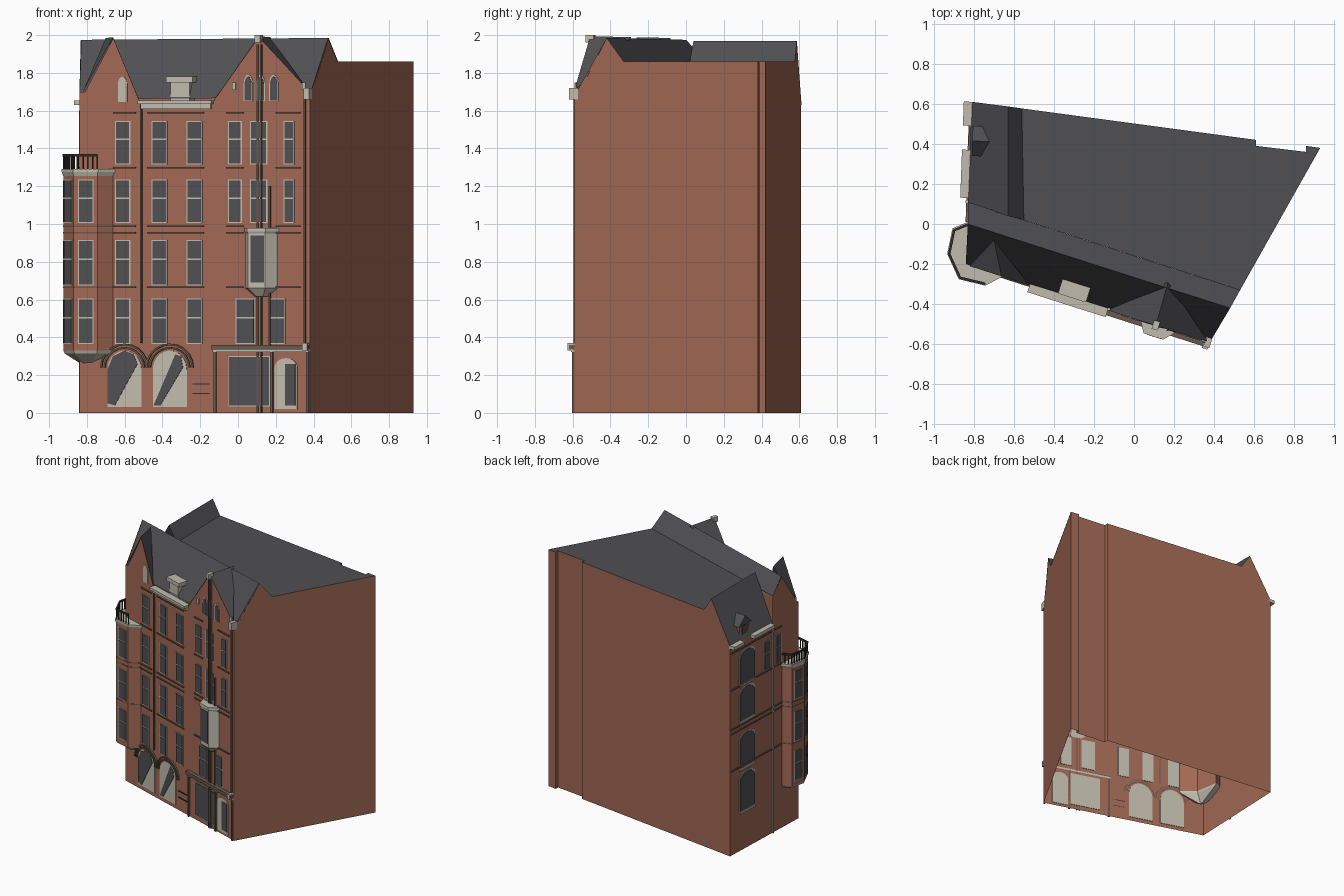
import bpy, bmesh, math
from mathutils import Vector

if "Cube" in bpy.data.objects:
    bpy.data.objects.remove(bpy.data.objects["Cube"])


def material(name, rgb):
    m = bpy.data.materials.new(name)
    m.use_nodes = True
    m.diffuse_color = (*rgb, 1)
    m.node_tree.nodes["Principled BSDF"].inputs["Base Color"].default_value = (*rgb, 1)
    return m


BRICK, SLATE, STONE, TRIM, PIPE = range(5)
MATS = [material("red brick", (0.36, 0.14, 0.09)),
        material("dark slate and glass", (0.08, 0.08, 0.088)),
        material("pale stone", (0.53, 0.50, 0.42)),
        material("dark iron", (0.03, 0.027, 0.025)),
        material("weathered brown", (0.14, 0.10, 0.075))]


def build(name, faces):
    """Make one object from (points, material) polygons."""
    bm = bmesh.new()
    for pts, mat in faces:
        f = bm.faces.new([bm.verts.new(p) for p in pts])
        f.material_index = mat
    bmesh.ops.remove_doubles(bm, verts=bm.verts, dist=0.0002)
    bmesh.ops.recalc_face_normals(bm, faces=bm.faces)
    me = bpy.data.meshes.new(name)
    bm.to_mesh(me)
    bm.free()
    for m in MATS:
        me.materials.append(m)
    ob = bpy.data.objects.new(name, me)
    bpy.context.scene.collection.objects.link(ob)
    return ob


def loft(rings, mat, caps=True):
    out = []
    for a, b in zip(rings, rings[1:]):
        n = len(a)
        out += [([a[i], a[(i + 1) % n], b[(i + 1) % n], b[i]], mat) for i in range(n)]
    return out + ([(rings[0][::-1], mat), (rings[-1], mat)] if caps else [])


class Facade:
    """A vertical plane; s is the world coordinate along the chosen axis."""
    def __init__(self, a, b, axis):
        self.a, self.d, self.axis = Vector(a), Vector(b) - Vector(a), axis
        self.n = Vector((self.d.y, -self.d.x)).normalized()

    def at(self, s, out, z):
        p = self.a + self.d * ((s - self.a[self.axis]) / self.d[self.axis]) + self.n * out
        return (p.x, p.y, z)

    def prism(self, outline, o0, o1, mat):
        return loft([[self.at(s, o, z) for s, z in outline] for o in (o0, o1)], mat)

    def box(self, s0, s1, z0, z1, o0, o1, mat):
        return self.prism([(s0, z0), (s1, z0), (s1, z1), (s0, z1)], o0, o1, mat)

    def window(self, s, w, z0, z1):
        h, t = w / 2, z0 + (z1 - z0) * 0.58
        return (self.box(s - h - .006, s + h + .006, z0 - .006, z1 + .005, -.004, .003, STONE)
                + self.box(s - h, s + h, z0, t - .004, .001, .006, SLATE)
                + self.box(s - h, s + h, t + .004, z1, .001, .006, SLATE))


def arc(s, w, z, h, n=10):
    return [(s + w * math.cos(math.pi * i / n), z + h * math.sin(math.pi * i / n))
            for i in range(n + 1)]


def arch(s, w, z0, z, h):
    return [(s - w, z0), (s + w, z0)] + arc(s, w, z, h)


# Footprint corners and facades
A, B, D, E = (-.84, -.20), (.38, -.59), (.93, .38), (-.81, .61)
front, left = Facade(A, B, 0), Facade(E, A, 1)
right, back = Facade(B, D, 1), Facade((.61, .42), E, 0)
FLOORS = [(.37, .60), (.68, .91), (1.01, 1.23), (1.32, 1.54)]

# Brick walls, open underneath
wall = lambda f, pts: ([f.at(s, 0, z) for s, z in pts], BRICK)
walls = [
    wall(front, [(-.84, 0), (.38, 0), (.38, 1.70), (.11, 1.99), (-.13, 1.65), (-.52, 1.65),
                 (-.66, 1.985), (-.81, 1.70), (-.84, 1.70)]),
    wall(right, [(-.59, 0), (.38, 0), (.38, 1.86), (-.33, 1.86), (-.42, 1.985), (-.59, 1.68)]),
    wall(back, [(.61, 0), (-.81, 0), (-.81, 1.65), (-.63, 1.97), (-.56, 1.86), (.61, 1.86)]),
    wall(left, [(.61, 0), (-.20, 0), (-.20, 1.68), (0, 1.975), (.11, 1.86), (.11, 1.65), (.61, 1.65)])]
groove = [D, (.86, .39), (.86, .36), (.61, .39), (.61, .42)]
walls += [([(*p, 0), (*q, 0), (*q, 1.86), (*p, 1.86)], BRICK) for p, q in zip(groove, groove[1:])]
build("brick_walls", walls)

# Roof: flat centre, two sloped ridges, two cross gables
fb0, fb1 = (-.83, .11, 1.86), (.53, -.33, 1.86)
fr0, fr1 = (-.83, 0, 1.975), (.48, -.42, 1.985)
lr0, lr1 = (-.63, .587, 1.97), (-.63, .04, 1.97)
li0, li1 = (-.56, .577, 1.86), (-.55, .02, 1.86)
roof = [[fb1, (*D, 1.86)] + [(*p, 1.86) for p in groove[1:]] + [li0, li1],
        [fb0, fb1, fr1, fr0],
        [fr0, fr1, (.385, -.58, 1.67), (-.84, -.20, 1.66)],
        [lr0, lr1, (-.83, .11, 1.65), (*E, 1.65)],
        [lr0, lr1, li1, li0]]
for s, z, lo, hi, zl, zr, end in [(-.66, 1.985, -.82, -.52, 1.70, 1.65, (-.70, -.08, 1.985)),
                                  (.11, 1.99, -.13, .375, 1.65, 1.705, (.17, -.29, 1.99))]:
    top = front.at(s, .004, z + .003)
    roof += [[top, end, front.at(lo, .004, zl)], [top, end, front.at(hi, .004, zr)]]
build("slate_roof", [(r, SLATE) for r in roof])

# Front windows
wins = []
for i, (z0, z1) in enumerate(FLOORS):
    cols = [(-.61, .07), (-.415, .07), (-.23, .07)]
    cols += [[(.04, .09), (.21, .07)], [], [(-.015, .06), (.11, .08), (.27, .045)],
             [(-.015, .06), (.11, .08), (.27, .045)]][i]
    for s, w in cols:
        wins += front.window(s, w, z0, z1)
for s in (.055, .12, .19):
    wins += front.prism(arch(s, .024, 1.65, 1.74, .05), -.004, .004, STONE)
    wins += front.prism(arch(s, .019, 1.655, 1.735, .045), .001, .007, SLATE)
wins += front.prism(arch(-.61, .024, 1.645, 1.74, .04), -.004, .005, STONE)
for s in (-.03, .34):
    wins += front.box(s + .0, s + .02, 1.71, 1.75, 0, .008, STONE)
build("front_windows", wins)

# Left windows
wins = []
for z0, z1 in [(.31, .60), (.65, .91), (1.02, 1.27), (1.31, 1.56)]:
    wins += left.prism(arch(.41, .092, z0 - .01, z1 - .04, .05), -.004, .003, STONE)
    wins += left.prism(arch(.41, .084, z0, z1 - .05, .05), .001, .007, SLATE)
    wins += left.box(.32, .50, z0 - .02, z0 - .008, 0, .012, STONE)
for s in (.18, .04):
    wins += left.window(s, .05, 1.31, 1.53)
build("left_windows", wins)

# Arched ground-floor openings with hoods
doors = []
for s in (-.60, -.36):
    doors += front.prism(arch(s, .09, .03, .23, .10), -.004, .004, STONE)
    for r in (.10, .118):
        doors += front.prism(arc(s, r + .009, .24, r + .009) + arc(s, r, .24, r)[::-1], 0, .012, PIPE)
doors += front.prism([(-.69, .05), (-.65, .04), (-.53, .26), (-.55, .31), (-.60, .33), (-.66, .30),
                      (-.69, .23)], .003, .007, SLATE)
doors += front.prism([(-.445, .04), (-.41, .04), (-.29, .24), (-.30, .30), (-.33, .31)], .003, .007, SLATE)
build("arched_doors", doors)

# Shop front
shop = (front.box(-.13, .38, .335, .36, 0, .03, PIPE) + front.box(-.13, .38, .322, .337, 0, .02, STONE)
        + front.box(-.05, .175, .035, .30, -.004, .003, STONE)
        + front.box(-.045, .165, .04, .295, .001, .007, SLATE)
        + front.prism(arch(.255, .06, .02, .24, .05), -.004, .005, STONE)
        + front.box(.25, .305, .04, .26, .003, .008, SLATE))
for s in (-.125, .175, .365):
    shop += front.box(s, s + .012, 0, .325, 0, .015, PIPE)
shop += front.box(.35, .378, .33, .37, 0, .04, STONE)
build("shop_front", shop)

# String courses and pipes
trim = []
for z in (.66, .95, .985, 1.295, 1.585):
    for s0, s1 in [(-.66, -.54), (-.48, -.18), (-.06, .03), (.20, .33)]:
        trim += front.box(s0, s1, z, z + .008, 0, .009, PIPE)
    trim += left.box(.01, .60, z, z + .008, 0, .009, PIPE)
for z in (.10, .15):
    trim += front.box(-.24, -.15, z, z + .006, 0, .006, TRIM)
for s, z0, z1 in [(-.51, .37, 1.65), (.105, 0, 1.95), (.125, 0, 1.95), (.355, .37, 1.66), (.17, .36, 1.2)]:
    trim += front.box(s - .004, s + .004, z0, z1, 0, .012, PIPE)
trim += left.box(.105, .117, 0, 1.6, 0, .012, STONE)
build("courses_and_pipes", trim)

# Cornices, gable copings and finials
stone = front.box(-.52, -.13, 1.635, 1.655, -.01, .04, STONE) + front.box(-.51, -.14, 1.61, 1.635, 0, .02, STONE)
for s0, s1 in [(.13, .37), (.49, .61)]:
    stone += left.box(s0, s1, 1.63, 1.655, -.01, .04, STONE)
stone += front.box(.095, .125, 1.96, 2.0, -.02, .025, STONE)
stone += front.box(.355, .385, 1.66, 1.72, -.02, .03, STONE)
build("cornices", stone)

# Dormers
dormer = (front.box(-.36, -.26, 1.65, 1.75, -.11, -.01, STONE) + front.box(-.38, -.24, 1.75, 1.78, -.13, 0, STONE)
          + left.box(.36, .47, 1.65, 1.75, -.10, -.02, BRICK) + left.box(.385, .445, 1.67, 1.74, -.021, -.014, SLATE)
          + left.prism([(.34, 1.75), (.49, 1.75), (.415, 1.82)], -.13, -.01, SLATE))
build("dormers", dormer)

# Stone oriel on the right half of the front
def oriel_ring(k, z):
    return [front.at(.125 + ds * k, o * k, z) for ds, o in [(-.085, 0), (-.055, .055), (.035, .055), (.085, 0)]]

oriel = loft([oriel_ring(k, z) for k, z in [(.4, .615), (1, .66), (1, .95), (1.08, .96), (1.08, .98)]], STONE)
build("oriel", oriel + front.box(.085, .155, .69, .94, .05, .06, SLATE))

# Corner bay with corbel, cornice and railing
plan = [(-.78, .02), (-.90, -.03), (-.925, -.15), (-.87, -.27), (-.745, -.30), (-.65, -.25), (-.75, -.16)]

def bay_ring(k, z):
    return [(-.79 + (x + .79) * k, -.17 + (y + .17) * k, z) for x, y in plan]

bay = loft([bay_ring(.08, .24), bay_ring(.95, .315), bay_ring(1, .33)], STONE)
bay += loft([bay_ring(1, .33), bay_ring(1, 1.26)], BRICK)
bay += loft([bay_ring(1, 1.255), bay_ring(1.06, 1.275), bay_ring(1.06, 1.29)], STONE)
for a, b, axis, s, w in [(1, 2, 1, -.09, .07), (2, 3, 1, -.21, .08), (3, 4, 0, -.805, .07)]:
    f = Facade(plan[a], plan[b], axis)
    for z0, z1 in FLOORS[:3]:
        bay += f.window(s, w, z0, z1)
for z in (.66, .95, .985):
    bay += loft([bay_ring(1.012, z), bay_ring(1.012, z + .008)], PIPE)
build("corner_bay", bay)

rail = []
for a, b, axis in [(0, 1, 0), (1, 2, 1), (2, 3, 1), (3, 4, 0)]:
    f = Facade(plan[a], plan[b], axis)
    s0, s1 = plan[a][axis], plan[b][axis]
    rail += f.box(s0, s1, 1.358, 1.37, -.008, .004, TRIM)
    for i in range(6):
        s = s0 + (s1 - s0) * i / 5
        rail += f.box(s - .003, s + .003, 1.285, 1.36, -.005, .001, TRIM)
build("balcony_railing", rail)
